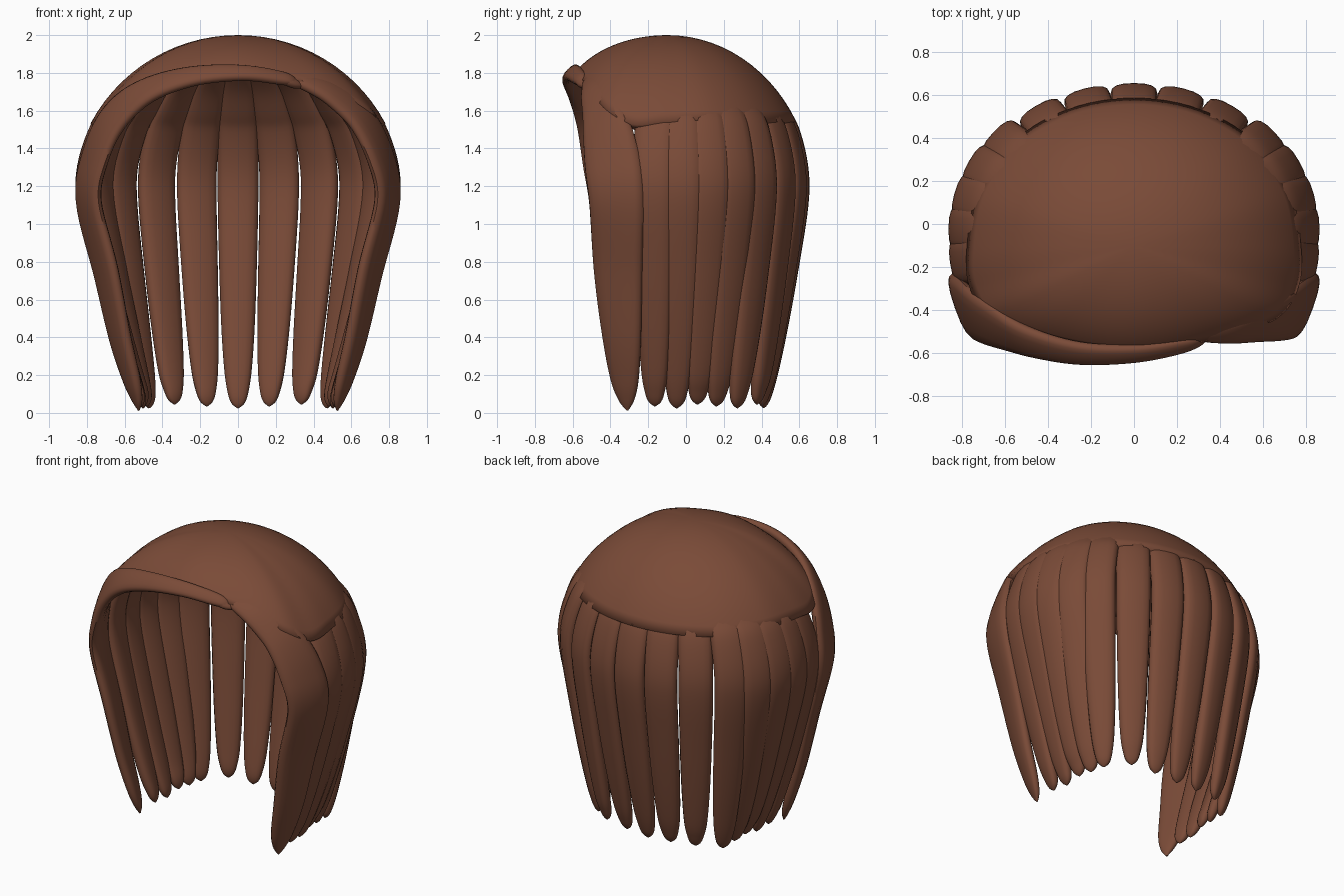
import bpy, bmesh, math
from mathutils import Vector

if "Cube" in bpy.data.objects:
    bpy.data.objects.remove(bpy.data.objects["Cube"])

brown = bpy.data.materials.new("chestnut_brown")
brown.diffuse_color = (0.195, 0.07, 0.039, 1)
brown.use_nodes = True
brown.node_tree.nodes["Principled BSDF"].inputs["Base Color"].default_value = brown.diffuse_color


def spline(keys, steps, closed=False):
    """Catmull-Rom samples through tuples of any length."""
    n, out = len(keys), []
    for i in range(n if closed else n - 1):
        if closed:
            a, b, c, d = (keys[(i + k) % n] for k in (-1, 0, 1, 2))
        else:
            a, b, c, d = (keys[min(max(i + k, 0), n - 1)] for k in (-1, 0, 1, 2))
        for s in range(steps):
            t = s / steps
            out.append([0.5 * (2 * q + (r - p) * t + (2 * p - 5 * q + 4 * r - u) * t * t
                               + (3 * q - p - 3 * r + u) * t ** 3)
                        for p, q, r, u in zip(a, b, c, d)])
    if not closed:
        out.append(list(keys[-1]))
    return out


def finish(bm, name):
    bmesh.ops.recalc_face_normals(bm, faces=bm.faces)
    me = bpy.data.meshes.new(name)
    bm.to_mesh(me)
    bm.free()
    me.materials.append(brown)
    ob = bpy.data.objects.new(name, me)
    bpy.context.collection.objects.link(ob)
    bpy.context.view_layer.objects.active = ob
    ob.select_set(True)
    bpy.ops.object.shade_smooth_by_angle(angle=math.radians(50))
    ob.select_set(False)
    return ob


def outward(p):
    """Direction away from the inside of the head."""
    depth = 0.55
    if p[1] < 0:
        depth += 0.35 * min(1, max(0, (1.65 - p[2]) / 0.35))
    return Vector((p[0] / 0.75, (p[1] + 0.03) / depth, max(0, p[2] - 1.15) * 1.6)).normalized()


def lock(name, keys, steps=5, sides=16):
    """Flattened lock of hair; keys are x, y, z, half width, half thickness."""
    rows = spline(keys, steps)
    pts = [Vector(r[:3]) for r in rows]
    bm, rings = bmesh.new(), []
    for i, r in enumerate(rows):
        tan = (pts[min(i + 1, len(pts) - 1)] - pts[max(i - 1, 0)]).normalized()
        nor = outward(r)
        nor = (nor - tan * nor.dot(tan)).normalized()
        wide = tan.cross(nor)
        ring = []
        for k in range(sides):
            a = 2 * math.pi * k / sides
            c, s = math.cos(a), math.sin(a)
            c = math.copysign(abs(c) ** 0.8, c)
            s = math.copysign(abs(s) ** 0.8, s)
            v = pts[i] + wide * (c * max(r[3], 0.003)) + nor * (s * max(r[4], 0.003))
            v.z = max(v.z, 0)
            ring.append(bm.verts.new(v))
        rings.append(ring)
    for a, b in zip(rings, rings[1:]):
        for k in range(sides):
            j = (k + 1) % sides
            bm.faces.new((a[k], a[j], b[j], b[k]))
    bm.faces.new(rings[0])
    bm.faces.new(rings[-1])
    return finish(bm, name)


# Domed cap: rim on the right half, mirrored, with arcs from crown to rim
half = [(0, .585, 1.54), (.3, .535, 1.54), (.56, .385, 1.54), (.725, .15, 1.55), (.775, -.1, 1.54),
        (.765, -.29, 1.53), (.66, -.44, 1.62), (.4, -.53, 1.74), (0, -.59, 1.80)]
rim = spline(half + [(-x, y, z) for x, y, z in half[-2:0:-1]], 6, closed=True)
crown, bend, levels = Vector((0, -.1, 2)), math.radians(62), 14


def drop(h):
    """Share of the dome height lost at share h of the way to the rim."""
    return (1 - math.sqrt(1 - (h * math.sin(bend)) ** 2)) / (1 - math.cos(bend))


bm = bmesh.new()
top = bm.verts.new(crown)
prev = None
for l in range(1, levels + 1):
    h = math.sin(bend * l / levels) / math.sin(bend)
    ring = [bm.verts.new((x * h, crown.y + (y - crown.y) * h, 2 - (2 - z) * drop(h)))
            for x, y, z in rim]
    for k in range(len(ring)):
        j = (k + 1) % len(ring)
        if prev:
            bm.faces.new((prev[k], prev[j], ring[j], ring[k]))
        else:
            bm.faces.new((top, ring[k], ring[j]))
    prev = ring
cap = finish(bm, "cap")
mod = cap.modifiers.new("thickness", "SOLIDIFY")
mod.thickness = 0.06
mod.offset = -1

# Hanging locks: roots under the dome (share of way to rim, half width, half thickness)
roots = [(.2, .03, .03), (.5, .065, .036), (.75, .088, .04), (.92, .102, .044)]
# then the fall (height, blend from tip to fullest outline, half width, half thickness)
shape = [(1.5, None, .108, .048), (1.3, None, .108, .046), (1.1, .97, .107, .046),
         (.75, .70, .099, .045), (.45, .43, .088, .044), (.22, .20, .072, .04),
         (.1, .07, .053, .032), (.05, .02, .034, .02), (.025, 0, .004, .004)]
scale_at = {1.5: .912, 1.3: .99}
# Fullest outline x, y and tip x, y, from the back centre round to the temple
places = [(0, .655, 0, .41), (.23, .63, .165, .4), (.455, .55, .335, .375),
          (.655, .425, .47, .27), (.768, .29, .48, .16), (.835, .14, .49, .06),
          (.862, -.02, .50, -.05), (.855, -.18, .51, -.165)]
for i, (ox, oy, tx, ty) in enumerate(places):
    for side in ((1,) if i == 0 else (1, -1)):
        keys = []
        for h, w, t in roots:
            p = Vector((ox * .895 * h, crown.y + (oy * .895 - crown.y) * h, 2 - .46 * drop(h)))
            p -= outward(p) * (t + .015)
            keys.append((p.x * side, p.y, p.z, w, t))
        n = outward((ox, oy, 0))
        cx, cy = ox - n.x * .047, oy - n.y * .047
        for z, blend, w, t in shape:
            if blend is None:
                s = scale_at[z]
                x, y = ox * s - n.x * .047, oy * s - n.y * .047
                y -= .1 * (1 - s) * (i / 7)
            else:
                x, y = tx + (cx - tx) * blend, ty + (cy - ty) * blend
            keys.append((x * side, y, z + (.01 * (i % 3) if z < .2 else 0), w, t))
        word = "back" if i < 3 else "side"
        lock(f"{word}_lock_{i}_{'right' if side > 0 else 'left'}", keys)

# Front locks share their lower fall and sweep up to an off-centre parting
fall = [(.79, -.37, 1.12, .152, .042), (.70, -.36, .75, .138, .042), (.625, -.34, .4, .11, .04),
        (.565, -.325, .18, .08, .034), (.535, -.315, .07, .045, .022), (.525, -.31, .012, .004, .004)]
right_sweep = [(.27, -.51, 1.765, .02, .015), (.34, -.505, 1.755, .05, .028),
               (.49, -.485, 1.69, .082, .034), (.65, -.435, 1.56, .128, .038),
               (.755, -.395, 1.35, .154, .042)]
left_sweep = [(.31, -.54, 1.745, .015, .012), (.24, -.56, 1.77, .04, .026),
              (.02, -.60, 1.80, .05, .028), (-.25, -.60, 1.78, .065, .032),
              (-.49, -.545, 1.70, .09, .036), (-.66, -.465, 1.555, .13, .04),
              (-.757, -.405, 1.35, .154, .042)]
lock("front_lock_right", right_sweep + fall, 7)
lock("front_lock_left", left_sweep + [(-k[0],) + k[1:] for k in fall], 7)

# Small twist at the parting
lock("parting_twist", [(.2, -.56, 1.78, .01, .01), (.25, -.56, 1.765, .03, .022),
                       (.30, -.54, 1.745, .03, .022), (.35, -.515, 1.73, .01, .01)])
